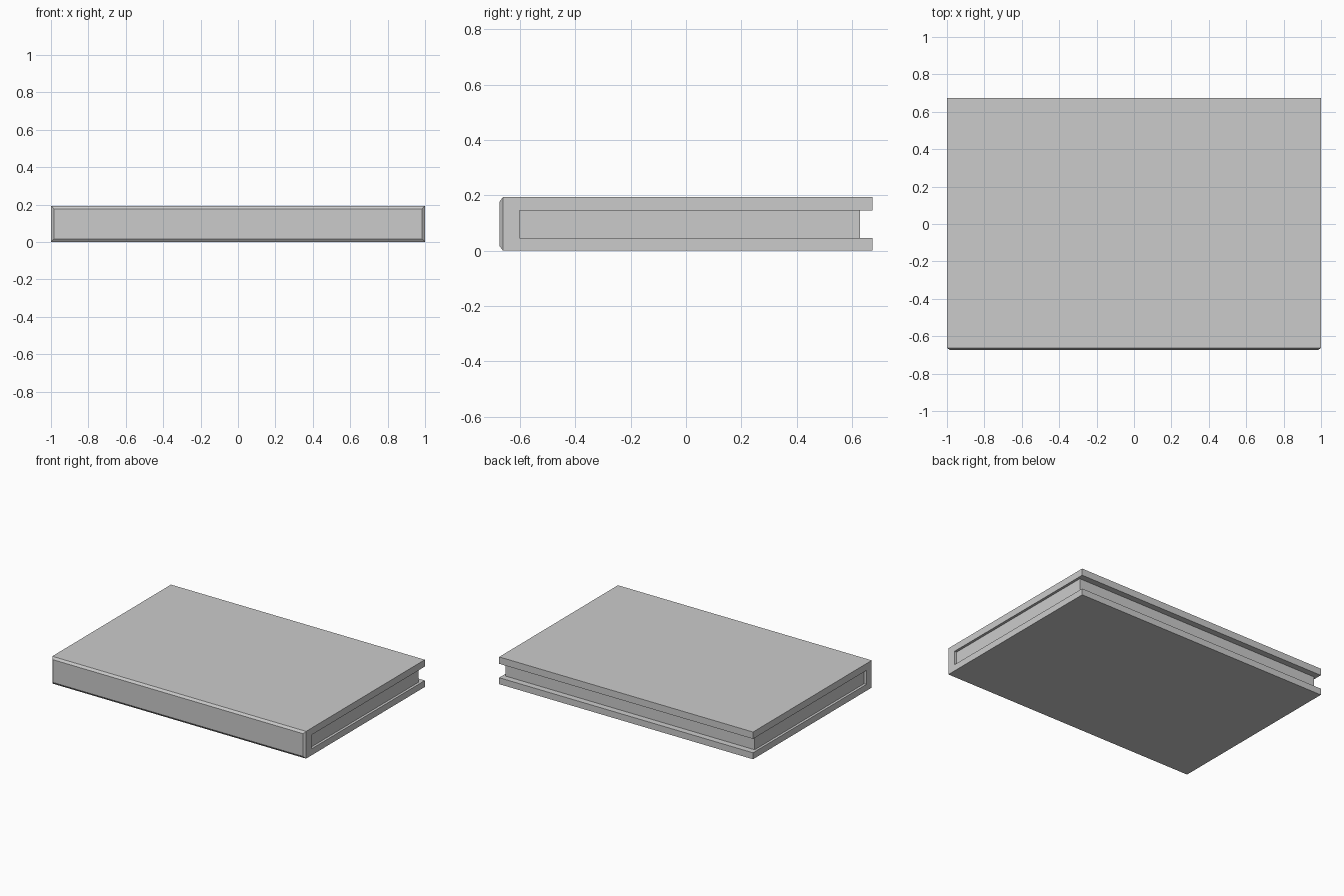
import bpy, bmesh
from mathutils import Vector

if "Cube" in bpy.data.objects:
    bpy.data.objects.remove(bpy.data.objects["Cube"])

HALF_X, BACK, FRONT, HEIGHT = 1.0, 0.674, -0.674, 0.194
SHOULDER = -0.662           # where the spine chamfer begins
INNER, PAGE_BACK = -0.602, 0.63
LOW, HIGH = 0.046, 0.145    # inner faces of the two boards
SIDE_INSET = 0.018


def to_object(bm, name):
    bmesh.ops.recalc_face_normals(bm, faces=bm.faces)
    mesh = bpy.data.meshes.new(name)
    bm.to_mesh(mesh)
    bm.free()
    obj = bpy.data.objects.new(name, mesh)
    bpy.context.collection.objects.link(obj)
    return obj


def extruded_profile(points, half_width):
    """Close a (y, z) profile and sweep it along x."""
    bm = bmesh.new()
    face = bm.faces.new([bm.verts.new((-half_width, y, z)) for y, z in points])
    new = bmesh.ops.extrude_face_region(bm, geom=[face])["geom"]
    bmesh.ops.translate(bm, vec=(2 * half_width, 0, 0),
                        verts=[g for g in new if isinstance(g, bmesh.types.BMVert)])
    bmesh.ops.recalc_face_normals(bm, faces=bm.faces)
    return bm


# Cover: C-shaped shell, two boards joined by the spine
bm = extruded_profile([(SHOULDER, 0), (BACK, 0), (BACK, LOW), (INNER, LOW),
                       (INNER, HIGH), (BACK, HIGH), (BACK, HEIGHT),
                       (SHOULDER, HEIGHT)], HALF_X)

# Chamfered spine front
bm.faces.ensure_lookup_table()
spine = min(bm.faces, key=lambda f: f.calc_center_median().y)
cap = bmesh.ops.extrude_discrete_faces(bm, faces=[spine])["faces"][0]
mid = Vector((0, 0, HEIGHT / 2))
for v in cap.verts:
    v.co.x *= (HALF_X - 0.015) / HALF_X
    v.co.z = mid.z + (v.co.z - mid.z) * (HEIGHT / 2 - 0.016) / (HEIGHT / 2)
    v.co.y = FRONT
to_object(bm, "cover")

# Page block, set in from the cover edges on three sides
to_object(extruded_profile([(INNER, LOW), (PAGE_BACK, LOW),
                            (PAGE_BACK, HIGH), (INNER, HIGH)],
                           HALF_X - SIDE_INSET), "page_block")
